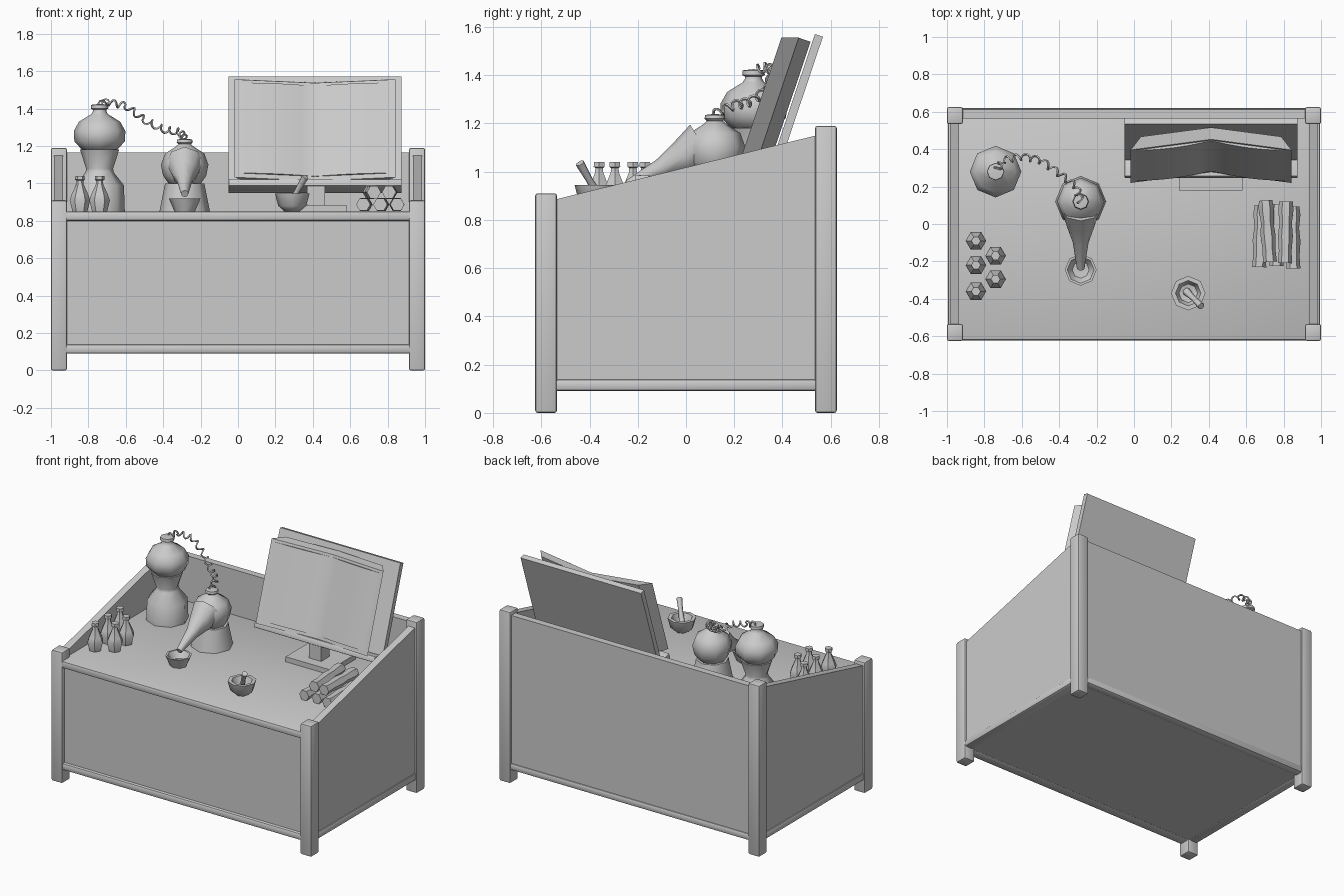
import bpy, bmesh, math, random
from mathutils import Vector, Matrix

if "Cube" in bpy.data.objects:
    bpy.data.objects.remove(bpy.data.objects["Cube"])

random.seed(4)


def mesh_object(name, bm, angle=None):
    bmesh.ops.recalc_face_normals(bm, faces=bm.faces)
    me = bpy.data.meshes.new(name)
    bm.to_mesh(me)
    bm.free()
    ob = bpy.data.objects.new(name, me)
    bpy.context.collection.objects.link(ob)
    if angle:
        smooth(ob, angle)
    return ob


def smooth(ob, angle):
    bpy.ops.object.select_all(action='DESELECT')
    ob.select_set(True)
    bpy.context.view_layer.objects.active = ob
    bpy.ops.object.shade_smooth_by_angle(angle=math.radians(angle))


def box(name, lo, hi, bevel=0.0, matrix=None):
    lo, hi = Vector(lo), Vector(hi)
    bm = bmesh.new()
    bmesh.ops.create_cube(bm, size=1)
    bmesh.ops.scale(bm, vec=hi - lo, verts=bm.verts)
    bmesh.ops.translate(bm, vec=(lo + hi) / 2, verts=bm.verts)
    if bevel:
        bmesh.ops.bevel(bm, geom=bm.edges[:], offset=bevel, segments=2,
                        profile=0.5, affect='EDGES')
    if matrix:
        bm.transform(matrix)
    return mesh_object(name, bm, 40 if bevel else None)


def prism(name, outline_yz, x0, x1):
    bm = bmesh.new()
    face = bm.faces.new([bm.verts.new((x0, y, z)) for y, z in outline_yz])
    ext = bmesh.ops.extrude_face_region(bm, geom=[face])
    bmesh.ops.translate(bm, vec=(x1 - x0, 0, 0),
                        verts=[v for v in ext['geom'] if isinstance(v, bmesh.types.BMVert)])
    return mesh_object(name, bm)


def lathe(name, profile, sides, matrix):
    bm = bmesh.new()
    vs = [bm.verts.new((r, 0, z)) for r, z in profile]
    es = [bm.edges.new(p) for p in zip(vs, vs[1:])]
    bmesh.ops.spin(bm, geom=vs + es, cent=(0, 0, 0), axis=(0, 0, 1),
                   angle=math.tau, steps=sides, use_duplicate=False)
    bmesh.ops.remove_doubles(bm, verts=bm.verts, dist=1e-4)
    bm.transform(matrix)
    return mesh_object(name, bm, 50)


def tube(name, points, depth, radii=None, resolution=0):
    cu = bpy.data.curves.new(name, 'CURVE')
    cu.dimensions = '3D'
    cu.bevel_depth, cu.bevel_resolution, cu.use_fill_caps = depth, resolution, True
    sp = cu.splines.new('POLY')
    sp.points.add(len(points) - 1)
    for i, p in enumerate(points):
        sp.points[i].co = (*p, 1)
        sp.points[i].radius = radii[i] if radii else 1
    ob = bpy.data.objects.new(name, cu)
    bpy.context.collection.objects.link(ob)
    bpy.ops.object.select_all(action='DESELECT')
    ob.select_set(True)
    bpy.context.view_layer.objects.active = ob
    bpy.ops.object.convert(target='MESH')
    smooth(bpy.context.object, 60)


def at(x, y, z=0.85):
    return Matrix.Translation((x, y, z))


# Desk: legs, sloped sides and bottom rails, mirrored left and right
for side, s in (("left", -1), ("right", 1)):
    xs = sorted((s * 0.915, s))
    box(side + "_front_leg", (xs[0], -0.625, 0), (xs[1], -0.535, 0.91), 0.01)
    box(side + "_back_leg", (xs[0], 0.535, 0), (xs[1], 0.625, 1.19), 0.01)
    prism(side + "_panel", [(-0.56, 0.1), (0.56, 0.1), (0.56, 1.155), (-0.56, 0.88)],
          s * 0.935, s * 0.985)
    xs = sorted((s * 0.925, s * 0.995))
    box(side + "_rail", (xs[0], -0.56, 0.09), (xs[1], 0.56, 0.14), 0.015)

# Desk: front, back, bottom and work top
box("front_panel", (-0.93, -0.6, 0.1), (0.93, -0.55, 0.81))
box("back_panel", (-0.93, 0.565, 0.1), (0.93, 0.612, 1.165))
box("front_rail", (-0.93, -0.62, 0.09), (0.93, -0.54, 0.14), 0.015)
box("back_rail", (-0.93, 0.555, 0.09), (0.93, 0.62, 0.14), 0.015)
box("bottom_panel", (-0.95, -0.58, 0.095), (0.95, 0.58, 0.12))
box("table_top", (-0.94, -0.622, 0.80), (0.94, 0.58, 0.85), 0.012)

# Tall flask on a waisted stand
lathe("tall_stand", [(0, 0), (0.135, 0), (0.13, 0.14), (0.075, 0.21), (0.072, 0.23),
                     (0.105, 0.33), (0, 0.33)], 8, at(-0.74, 0.28))
lathe("tall_flask", [(0, 0.31), (0.09, 0.325), (0.135, 0.375), (0.138, 0.43), (0.11, 0.48),
                     (0.045, 0.52), (0.036, 0.535), (0.036, 0.545), (0.047, 0.55),
                     (0.045, 0.57), (0, 0.575)], 8, at(-0.74, 0.28))

# Round flask with a drooping spout
lathe("round_stand", [(0, 0), (0.135, 0), (0.105, 0.15), (0, 0.15)], 8, at(-0.285, 0.12))
lathe("round_flask", [(0, 0.13), (0.08, 0.14), (0.115, 0.19), (0.127, 0.25), (0.105, 0.31),
                      (0.05, 0.345), (0.033, 0.36), (0.043, 0.37), (0.04, 0.385),
                      (0, 0.39)], 8, at(-0.285, 0.12))
tube("spout", [(-0.285, 0.07, 1.11), (-0.285, -0.01, 1.06), (-0.285, -0.1, 1.015),
               (-0.285, -0.24, 0.945)], 0.1, [1.0, 0.75, 0.42, 0.2], 2)

# Coiled pipe joining the flasks
path = [Vector(p) for p in ((-0.74, 0.28, 1.42), (-0.70, 0.34, 1.435), (-0.6, 0.36, 1.415),
                            (-0.5, 0.34, 1.34), (-0.4, 0.27, 1.29), (-0.31, 0.2, 1.275),
                            (-0.285, 0.12, 1.24))]
coil, turns, n = [path[0]], 12, 120
for i in range(n + 1):
    t = i / n * (len(path) - 1)
    k = min(int(t), len(path) - 2)
    p = path[k].lerp(path[k + 1], t - k)
    d = (path[k + 1] - path[k]).normalized()
    u = d.cross(Vector((0.3, -0.4, 1))).normalized()
    a = math.tau * turns * i / n
    coil.append(p + 0.018 * (u * math.cos(a) + d.cross(u) * math.sin(a)))
tube("coil_pipe", coil + [path[-1] - Vector((0, 0, 0.02))], 0.006)

# Catch bowl, mortar and pestle
lathe("catch_bowl", [(0, 0), (0.055, 0), (0.085, 0.07), (0.072, 0.07), (0.045, 0.025),
                     (0, 0.02)], 8, at(-0.285, -0.245))
lathe("mortar", [(0, 0), (0.04, 0), (0.075, 0.03), (0.092, 0.095), (0.068, 0.095),
                 (0.05, 0.045), (0, 0.03)], 8, at(0.29, -0.37))
tube("pestle", [(0.28, -0.36, 0.89), (0.32, -0.4, 0.965), (0.36, -0.44, 1.035)],
     0.018, [1.2, 0.8, 1.05], 1)

# Small bottles
for i, (x, y) in enumerate(((-0.845, -0.09), (-0.74, -0.17), (-0.845, -0.22),
                            (-0.74, -0.295), (-0.845, -0.36))):
    lathe(f"bottle_{i + 1}", [(0, 0), (0.04, 0), (0.055, 0.06), (0.045, 0.09), (0.02, 0.145),
                              (0.018, 0.165), (0.026, 0.17), (0.025, 0.19), (0, 0.19)],
          6, at(x, y))

# Stacked paper rolls
for i, (x, z) in enumerate(((0.675, 0.887), (0.765, 0.887), (0.85, 0.887),
                            (0.715, 0.953), (0.81, 0.953))):
    prof = [(0, -0.165), (0.036, -0.165), (0.041, -0.12), (0.033, -0.05), (0.04, 0.02),
            (0.034, 0.1), (0.038, 0.165), (0, 0.165)]
    lathe(f"paper_roll_{i + 1}", prof, 6,
          at(x, -0.055 + random.uniform(-0.02, 0.02), z)
          @ Matrix.Rotation(random.uniform(-0.05, 0.1), 4, 'Z')
          @ Matrix.Rotation(math.pi / 2, 4, 'X'))

# Book rest: foot, stem, leaning board and ledge
box("rest_foot", (0.24, 0.18, 0.85), (0.58, 0.46, 0.885))
box("rest_stem", (0.37, 0.25, 0.88), (0.465, 0.34, 0.99))
lean = at(0.412, 0.362, 0.948) @ Matrix.Rotation(math.radians(-18.6), 4, 'X')
box("rest_board", (-0.463, -0.035, 0), (0.463, 0, 0.645), 0, lean)
box("rest_ledge", (-0.463, -0.125, 0), (0.463, -0.02, 0.04), 0.006, lean)

# Open book: V-shaped block with an inset, bulging page on each half
bm = bmesh.new()
section = [(-0.43, -0.162, 0.587), (0, -0.102, 0.587), (0.43, -0.162, 0.587),
           (0.375, -0.094, 0.609), (0, -0.042, 0.609), (-0.375, -0.094, 0.609)]
low = [bm.verts.new((x, y, 0.035)) for x, y, z in section]
top = [bm.verts.new(p) for p in section]
for i in range(6):
    j = (i + 1) % 6
    bm.faces.new((low[i], low[j], top[j], top[i]))
for r in (low, top):
    bm.faces.new((r[0], r[1], r[4], r[5]))
    bm.faces.new((r[1], r[2], r[3], r[4]))
bm.transform(lean)
mesh_object("book_cover", bm)

bm = bmesh.new()
cols = 12
rows = []
for z in (0.06, 0.57):
    row = []
    for i in range(cols + 1):
        x = -0.40 + 0.80 * i / cols
        f = abs(x) / 0.40
        row.append(bm.verts.new((x, -0.104 - 0.056 * f - 0.012 * math.sin(math.pi * f), z)))
    rows.append(row + [bm.verts.new((0.38, -0.13, z)), bm.verts.new((0, -0.09, z)),
                       bm.verts.new((-0.38, -0.13, z))])
count = len(rows[0])
for i in range(count):
    j = (i + 1) % count
    bm.faces.new((rows[0][i], rows[0][j], rows[1][j], rows[1][i]))
for r in rows:
    bm.faces.new(r)
bm.transform(lean)
mesh_object("book_pages", bm, 40)
